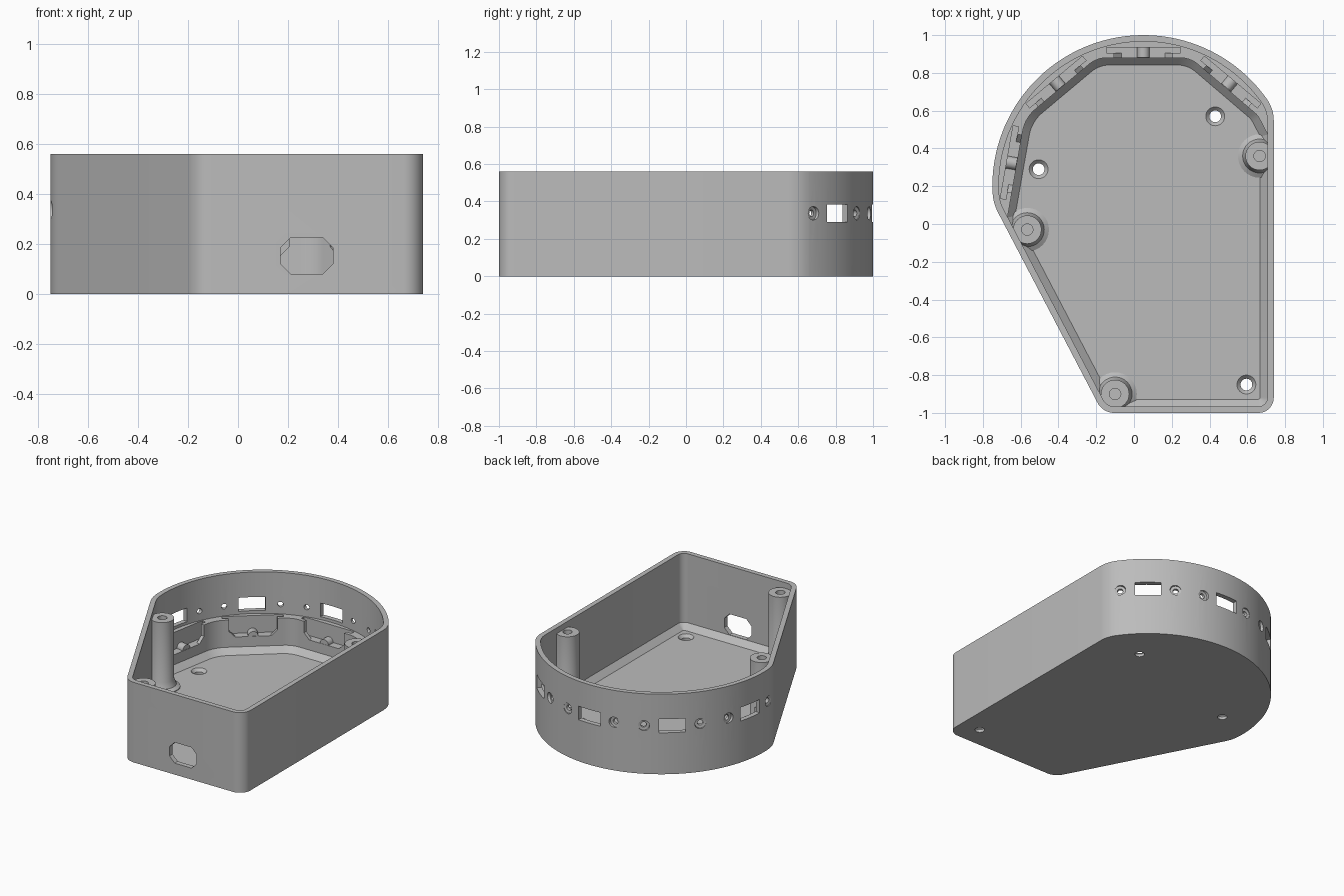
import bpy, bmesh
from math import sin, cos, tan, pi, radians
from mathutils import Matrix, Vector

cube = bpy.data.objects.get("Cube")
if cube:
    bpy.data.objects.remove(cube)

grey = bpy.data.materials.new("plain grey")
grey.use_nodes = True
grey.diffuse_color = (0.5, 0.5, 0.5, 1)
grey.node_tree.nodes["Principled BSDF"].inputs["Base Color"].default_value = (0.5, 0.5, 0.5, 1)

CX, CY, R = 0.05, 0.2, 0.8      # centre and radius of the round back
H, WALL, FLOOR = 0.56, 0.034, 0.04
SENSOR_Z = 0.337


def arc(r, a0, a1, n=52):
    steps = [radians(a0 + (a1 - a0) * i / n) for i in range(n + 1)]
    return [(CX + r * cos(a), CY + r * sin(a), 0) for a in steps]


def round_poly(corners, seg=8):
    """Closed outline from (x, y, fillet radius) corners."""
    out = []
    for i, (x, y, r) in enumerate(corners):
        p = Vector((x, y))
        if not r:
            out.append(p)
            continue
        u = (Vector(corners[i - 1][:2]) - p).normalized()
        v = (Vector(corners[(i + 1) % len(corners)][:2]) - p).normalized()
        half = (pi - u.angle(v)) / 2
        a, b, w = p + u * r * tan(half), p + v * r * tan(half), cos(half)
        for k in range(seg + 1):
            t = k / seg
            k0, k1, k2 = (1 - t) ** 2, 2 * w * t * (1 - t), t * t
            out.append((a * k0 + p * k1 + b * k2) / (k0 + k1 + k2))
    return out


def inset(loop, d):
    """Move a counter-clockwise outline inwards."""
    out = []
    for i, p in enumerate(loop):
        e = (p - loop[i - 1]).normalized()
        f = (loop[(i + 1) % len(loop)] - p).normalized()
        n = Vector((-e.y - f.y, e.x + f.x)).normalized()
        out.append(p + n * d / max(0.3, n.dot(Vector((-e.y, e.x)))))
    return out


def loft(name, rings, matrix=Matrix()):
    """Solid through a list of (outline, height) rings."""
    bm = bmesh.new()
    rows = [[bm.verts.new(matrix @ Vector((p[0], p[1], z))) for p in loop] for loop, z in rings]
    for lo, hi in zip(rows, rows[1:]):
        for i in range(len(lo)):
            bm.faces.new((lo[i - 1], lo[i], hi[i], hi[i - 1]))
    bm.faces.new(rows[0][::-1])
    bm.faces.new(rows[-1])
    bmesh.ops.recalc_face_normals(bm, faces=bm.faces)
    mesh = bpy.data.meshes.new(name)
    bm.to_mesh(mesh)
    bm.free()
    mesh.materials.append(grey)
    ob = bpy.data.objects.new(name, mesh)
    bpy.context.collection.objects.link(ob)
    return ob


def circle(r, x=0, y=0, n=32):
    return [(x + r * cos(2 * pi * i / n), y + r * sin(2 * pi * i / n)) for i in range(n)]


def rect(w, y0, y1):
    return [(-w, y0), (w, y0), (w, y1), (-w, y1)]


def frame(deg, x=CX, y=CY):
    """Local x along the wall, local y up, local z outwards."""
    a = radians(deg)
    return Matrix(((-sin(a), 0, cos(a), x), (cos(a), 0, sin(a), y), (0, 1, 0, 0), (0, 0, 0, 1)))


def select(ob):
    bpy.ops.object.select_all(action='DESELECT')
    ob.select_set(True)
    bpy.context.view_layer.objects.active = ob


def boolean(ob, cutter, operation='DIFFERENCE', keep=False):
    mod = ob.modifiers.new("cut", 'BOOLEAN')
    mod.operation, mod.solver, mod.object = operation, 'EXACT', cutter
    select(ob)
    bpy.ops.object.modifier_apply(modifier=mod.name)
    if not keep:
        bpy.data.objects.remove(cutter)


# Case shell: straight right, front and slanted sides with a round back
outline = round_poly([(0.74, -1, 0.08), (0.74, 0.605, 0.2)] + arc(R, 35, 182)
                     + [(-0.742, 0.103, 0.25), (-0.165, -1, 0.1)])
shell = loft("case_shell", [(outline, 0), (outline, H)])
inner = inset(outline, WALL)
boolean(shell, loft("cavity", [(inset(outline, 0.072), FLOOR), (inner, FLOOR + 0.038), (inner, H + 0.1)]))

# Faceted sensor ledge inside the round back
def ledge_outline(s):
    facets = [(-0.675, 0.005, 0), (-0.577, 0.562, 0.2), (-0.197, 0.88, 0.15),
              (0.298, 0.88, 0.15), (0.655, 0.575, 0.1), (0.715, 0.46, 0)]
    return round_poly(arc(0.78, 32, 186)
                      + [(CX + (x - CX) * s, CY + (y - CY) * s, r) for x, y, r in facets])

ledge = loft("sensor_ledge", [(ledge_outline(0.93), 0.03), (ledge_outline(1), 0.08), (ledge_outline(1), 0.27)])
parts = [shell, ledge]

# Sensor places: window, screw holes, board slot, open notch and round cradle
for deg in (50, 90, 130, 170):
    m = frame(deg)
    boolean(shell, loft("window", [(rect(0.085, 0.29, 0.385), 0.7), (rect(0.085, 0.29, 0.385), 0.9)], m))
    for t in (-0.18, 0.18):
        boolean(shell, loft("screw_hole", [(circle(0.018, t, SENSOR_Z, 20), 0.69),
                                           (circle(0.018, t, SENSOR_Z, 20), 0.765),
                                           (circle(0.036, t, SENSOR_Z, 20), 0.768),
                                           (circle(0.036, t, SENSOR_Z, 20), 0.85)], m))
    boolean(ledge, loft("slot", [(rect(0.195, 0.15, 0.3), 0.705), (rect(0.195, 0.15, 0.3), 0.735)], m))
    notch = [(-0.115, 0.15), (0.115, 0.15), (0.155, 0.19), (0.155, 0.3), (-0.155, 0.3), (-0.155, 0.19)]
    boolean(ledge, loft("notch", [(notch, 0.6), (notch, 0.72)], m))
    parts.append(loft("sensor_cradle", [(circle(0.033, 0, 0.15, 20), 0.682), (circle(0.033, 0, 0.15, 20), 0.738)], m))

# Cable opening in the front wall
w, c = 0.105, 0.04
port = [(-w + c, 0.08), (w - c, 0.08), (w, 0.08 + c), (w, 0.225 - c),
        (w - c, 0.225), (-w + c, 0.225), (-w, 0.225 - c), (-w, 0.08 + c)]
boolean(shell, loft("port", [(port, 0.94), (port, 1.1)], frame(-90, 0.275, 0)))

# Countersunk mounting holes in the floor
for x, y in ((0.43, 0.57), (-0.505, 0.29), (0.595, -0.85)):
    boolean(shell, loft("mount_hole", [(circle(0.031, x, y), -0.1), (circle(0.031, x, y), 0.02),
                                       (circle(0.05, x, y), FLOOR), (circle(0.05, x, y), 0.06)]))

# Lid screw posts, flared at the floor and trimmed to the case
core_loop = inset(outline, 0.012)
core = loft("trim_core", [(core_loop, 0.01), (core_loop, 1)])
for x, y in ((-0.565, -0.03), (-0.1, -0.9), (0.665, 0.36)):
    post = loft("lid_post", [(circle(0.115, x, y), 0.02), (circle(0.115, x, y), FLOOR + 0.005),
                             (circle(0.09, x, y), 0.06), (circle(0.075, x, y), 0.1),
                             (circle(0.075, x, y), 0.52)])
    boolean(post, core, 'INTERSECT', keep=True)
    boolean(post, loft("post_hole", [(circle(0.03, x, y), 0.3), (circle(0.03, x, y), 0.6)]))
    parts.append(post)
bpy.data.objects.remove(core)

for ob in parts:
    select(ob)
    bpy.ops.object.shade_smooth_by_angle(angle=radians(30))
